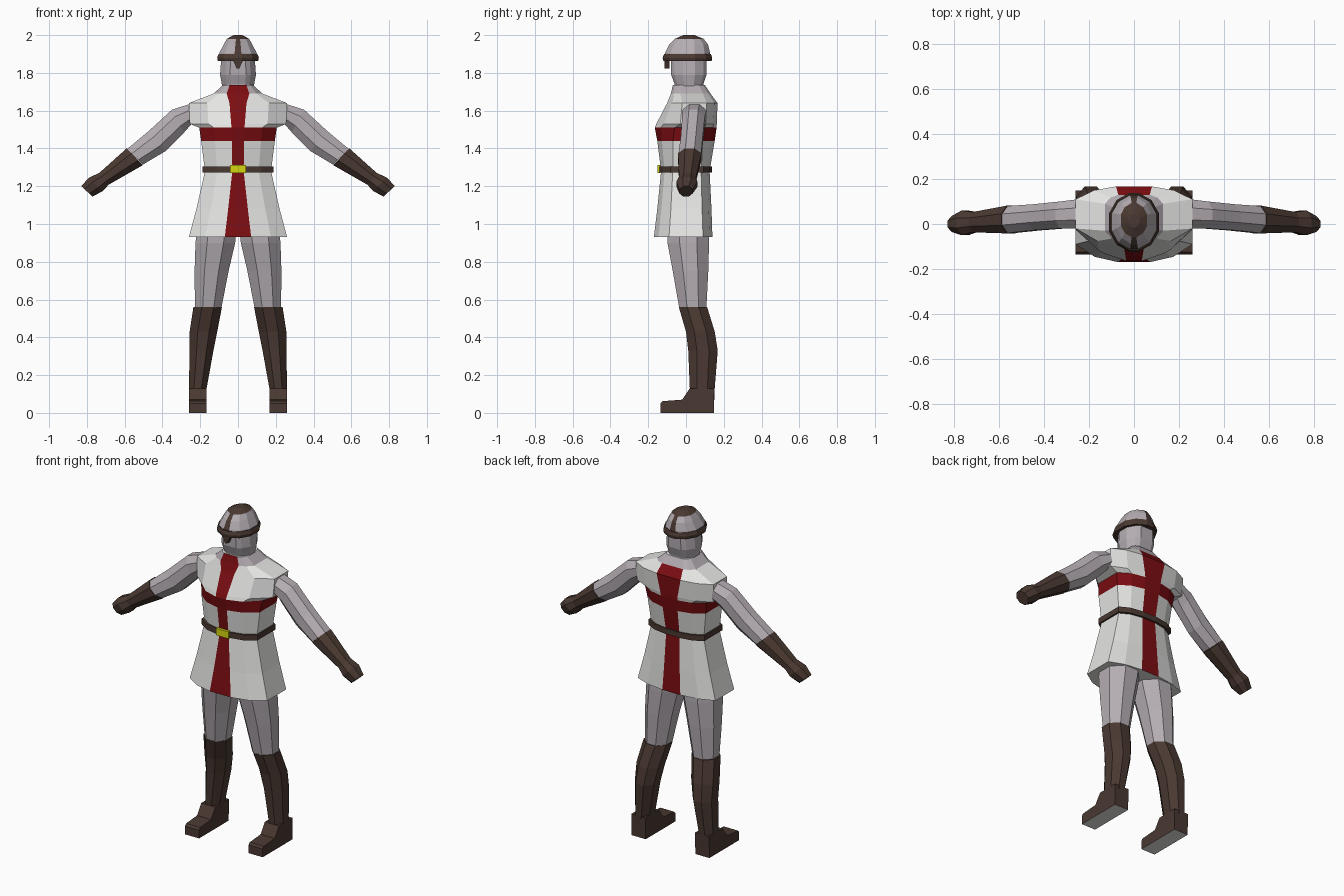
import bpy, bmesh, math

if "Cube" in bpy.data.objects:
    bpy.data.objects.remove(bpy.data.objects["Cube"])

NAMES = ["tunic_white", "cross_red", "mail_grey", "leather_brown", "buckle_yellow"]
COLOURS = [(.78, .78, .77), (.20, .004, .006), (.46, .42, .45), (.068, .040, .031), (.66, .66, .005)]
WHITE, RED, MAIL, BROWN, YELLOW = range(5)
MATS = []
for n, c in zip(NAMES, COLOURS):
    m = bpy.data.materials.new(n)
    m.diffuse_color = (*c, 1)
    m.use_nodes = True
    m.node_tree.nodes["Principled BSDF"].inputs["Base Color"].default_value = m.diffuse_color
    MATS.append(m)


def loft(name, rings, rule, mirror=False):
    """Skin rings of points; rule(band, column) gives the colour, band -1 / -2 are the end caps."""
    bm = bmesh.new()
    vs = [[bm.verts.new(p) for p in r] for r in rings]
    n = len(rings[0])
    for i in range(len(vs) - 1):
        for j in range(n):
            k = (j + 1) % n
            f = bm.faces.new((vs[i][j], vs[i][k], vs[i + 1][k], vs[i + 1][j]))
            f.material_index = rule(i, j)
    for tag, ring in ((-1, vs[0]), (-2, vs[-1])):
        bm.faces.new(ring).material_index = rule(tag, 0)
    bmesh.ops.recalc_face_normals(bm, faces=bm.faces)
    me = bpy.data.meshes.new(name)
    bm.to_mesh(me)
    bm.free()
    for m in MATS:
        me.materials.append(m)
    ob = bpy.data.objects.new(name, me)
    bpy.context.collection.objects.link(ob)
    if mirror:
        ob.modifiers.new("mirror", 'MIRROR').use_mirror_merge = False
    return ob


def section(z, w, sf, sb, yf, ys, yt, yb, grow=0.0):
    """Twelve-point torso outline with a narrow strip in front (column 11) and behind (column 5)."""
    half = [(sf, yf), (sf + (w - sf) * .55, yf + (ys - yf) * .3), (w, ys),
            (w, yt), (sb + (w - sb) * .55, yb + (yt - yb) * .3), (sb, yb)]
    half = [(x + grow * (x > .06), y + math.copysign(grow, y)) for x, y in half]
    return [(x, y, z) for x, y in half] + [(-x, y, z) for x, y in reversed(half)]


def oval(z, hx, y0, y1, strip=10):
    """Twelve-point oval with the same strip columns."""
    angles = [strip, 42, 72, 108, 138, 180 - strip]
    angles += [360 - a for a in reversed(angles)]
    return [(hx * math.sin(math.radians(a)),
             (y0 + y1) / 2 - (y1 - y0) / 2 * math.cos(math.radians(a)), z) for a in angles]


# Tunic with cross: z, half width, strips, front, side front, side back, back
tunic = [(.93, .26, .07, .06, -.17, -.09, .09, .14),
         (1.08, .22, .052, .052, -.152, -.08, .085, .135),
         (1.28, .175, .03, .045, -.132, -.07, .08, .125),
         (1.44, .195, .032, .05, -.152, -.07, .09, .152),
         (1.51, .205, .034, .055, -.165, -.06, .10, .162),
         (1.53, .255, .036, .057, -.157, -.03, .105, .163),
         (1.64, .26, .045, .08, -.10, -.02, .11, .167),
         (1.69, .13, .06, .07, -.08, -.03, .09, .13),
         (1.735, .08, .045, .05, -.07, -.03, .07, .10)]


def tunic_rule(i, j):
    if i < 0:
        return WHITE
    if i == 3 or j == 11 or (j == 5 and i < 7):
        return RED
    return MAIL if i == 7 else WHITE


loft("tunic", [section(*r) for r in tunic], tunic_rule)

# Belt and buckle
waist = (.175, .03, .045, -.132, -.07, .08, .125)
loft("belt", [section(z, *waist, grow=.012) for z in (1.272, 1.305)], lambda i, j: BROWN)
loft("buckle", [[(x, y, z) for x, y in ((-.042, -.152), (.042, -.152), (.042, -.135), (-.042, -.135))]
                for z in (1.27, 1.312)], lambda i, j: YELLOW)

# Mail hood
loft("hood", [oval(1.715, .085, -.065, .10, 25), oval(1.74, .09, -.068, .10, 25),
              oval(1.79, .10, -.088, .118, 25), oval(1.88, .093, -.09, .12, 25)], lambda i, j: MAIL)

# Helmet dome with ridge and crown cap
loft("helmet", [oval(1.88, .107, -.115, .13), oval(1.905, .104, -.113, .13),
                oval(1.95, .08, -.09, .118), oval(1.98, .062, -.06, .095), oval(2.0, .025, -.015, .045)],
     lambda i, j: BROWN if i == 3 or i == -2 or j in (5, 11) else MAIL)
loft("helmet_rim", [oval(1.863, .112, -.122, .138), oval(1.88, .116, -.126, .141),
                    oval(1.90, .108, -.118, .134)], lambda i, j: BROWN)
loft("nose_guard", [[(x * s, y, z) for x, y in ((-1, -.115), (1, -.115), (1, -.088), (-1, -.088))]
                    for s, z in ((.006, 1.822), (.028, 1.87))], lambda i, j: BROWN)


def arm_ring(top, bottom, yc, hy):
    """Octagon spanning an upper and a lower outline point."""
    out = []
    for k in range(8):
        a = math.radians(22.5 + 45 * k)
        t = .5 + .5 * math.cos(a) / math.cos(math.radians(22.5))
        x = bottom[0] + (top[0] - bottom[0]) * t
        z = bottom[1] + (top[1] - bottom[1]) * t
        out.append((x, yc + hy * math.sin(a) / math.cos(math.radians(22.5)), z))
    return out


# Arms: mail sleeve, then leather glove
arm = [((.25, 1.637), (.25, 1.525), .045, .065), ((.35, 1.605), (.285, 1.485), .04, .06),
       ((.475, 1.49), (.385, 1.385), .03, .058), ((.587, 1.397), (.503, 1.315), .02, .06)]
glove = [((.59, 1.4), (.503, 1.312), .02, .062), ((.735, 1.27), (.685, 1.208), .008, .045),
         ((.79, 1.245), (.715, 1.175), .005, .055), ((.83, 1.2), (.77, 1.145), 0, .035)]
loft("arm", [arm_ring(*r) for r in arm], lambda i, j: MAIL, True)
loft("glove", [arm_ring(*r) for r in glove], lambda i, j: BROWN, True)


def leg_ring(z, x0, x1, y0, y1):
    """Octagon filling a rectangle."""
    c = math.cos(math.radians(22.5))
    return [((x0 + x1) / 2 + (x1 - x0) / 2 * math.cos(math.radians(a)) / c,
             (y0 + y1) / 2 + (y1 - y0) / 2 * math.sin(math.radians(a)) / c, z)
            for a in [22.5 + 45 * k for k in range(8)]]


# Legs and boots
loft("leg", [leg_ring(1.0, .004, .215, -.10, .12), leg_ring(.90, .015, .225, -.098, .122),
             leg_ring(.75, .05, .23, -.07, .118), leg_ring(.555, .088, .228, -.036, .108)],
     lambda i, j: MAIL, True)
loft("boot", [leg_ring(.56, .085, .236, -.038, .112), leg_ring(.43, .11, .256, .0, .152),
              leg_ring(.33, .13, .256, .012, .168), leg_ring(.13, .166, .26, .02, .152),
              leg_ring(.03, .166, .26, .015, .148)], lambda i, j: BROWN, True)


# Foot: side profile swept across its width, pale sole
profile = [(.148, 0), (.15, .13), (.02, .13), (-.02, .07), (-.125, .062), (-.135, .05), (-.135, 0)]
loft("foot", [[(x, y, z) for y, z in profile] for x in (.166, .26)],
     lambda i, j: WHITE if i == 0 and j == 6 else BROWN, True)
